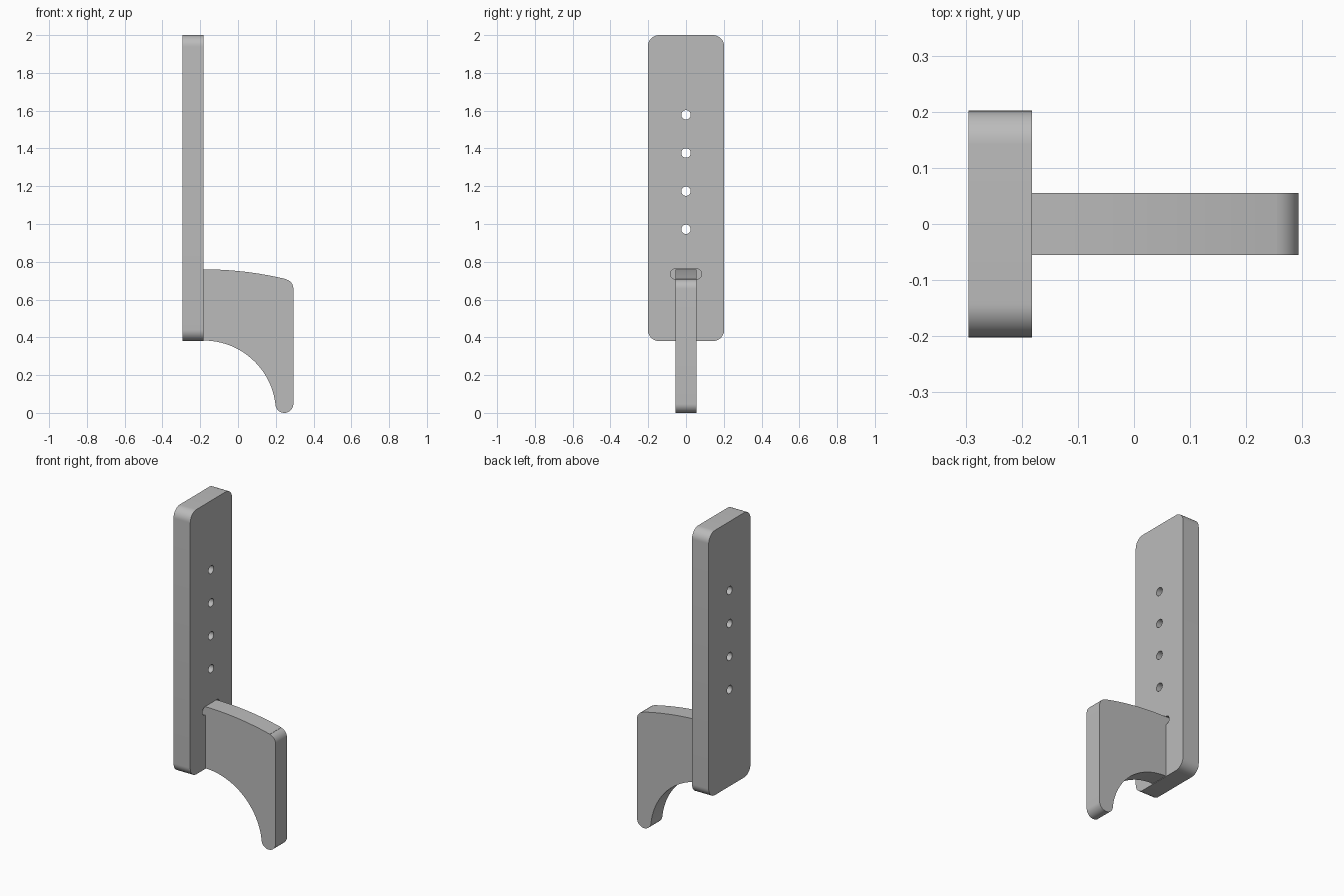
import bpy
import bmesh
from math import cos, sin, radians

if "Cube" in bpy.data.objects:
    bpy.data.objects.remove(bpy.data.objects["Cube"])

# Single plain grey material
GREY = (0.5, 0.5, 0.5, 1)
grey = bpy.data.materials.new("plain grey")
grey.use_nodes = True
grey.diffuse_color = GREY
grey.node_tree.nodes["Principled BSDF"].inputs["Base Color"].default_value = GREY


def arc(cx, cz, r, start, end, steps=12):
    """Points along a circular arc, angles in degrees."""
    angles = [radians(start + (end - start) * i / steps) for i in range(steps + 1)]
    return [(cx + r * cos(a), cz + r * sin(a)) for a in angles]


def rounded_rect(half_w, low, high, r):
    """Outline of a rounded rectangle centred on the first axis."""
    w = half_w - r
    return (arc(w, high - r, r, 0, 90) + arc(-w, high - r, r, 90, 180)
            + arc(-w, low + r, r, 180, 270) + arc(w, low + r, r, 270, 360))


def prism(name, outline, axis, low, high):
    """Extrude a profile (u, z) along the x or y axis."""
    def place(u, z, d):
        return (d, u, z) if axis == "x" else (u, d, z)

    bm = bmesh.new()
    face = bm.faces.new([bm.verts.new(place(u, z, low)) for u, z in outline])
    moved = bmesh.ops.extrude_face_region(bm, geom=[face])["geom"]
    bmesh.ops.translate(bm, vec=place(0, 0, high - low),
                        verts=[v for v in moved if isinstance(v, bmesh.types.BMVert)])
    bmesh.ops.remove_doubles(bm, verts=bm.verts, dist=0.0001)
    bmesh.ops.recalc_face_normals(bm, faces=bm.faces)
    mesh = bpy.data.meshes.new(name)
    bm.to_mesh(mesh)
    bm.free()
    mesh.materials.append(grey)
    obj = bpy.data.objects.new(name, mesh)
    bpy.context.collection.objects.link(obj)
    return obj


def activate(obj):
    bpy.ops.object.select_all(action="DESELECT")
    obj.select_set(True)
    bpy.context.view_layer.objects.active = obj


def cut(obj, cutter):
    """Subtract the cutter and throw it away."""
    cutter.hide_render = True
    activate(obj)
    mod = obj.modifiers.new("cut", "BOOLEAN")
    mod.operation = "DIFFERENCE"
    mod.solver = "EXACT"
    mod.object = cutter
    bpy.ops.object.modifier_apply(modifier=mod.name)
    bpy.data.objects.remove(cutter)


BACK, FRONT = -0.295, -0.182

# Tall mounting plate with rounded corners
plate = prism("back_plate", rounded_rect(0.202, 0.38, 2.0, 0.06), "x", BACK, FRONT)

# Row of screw holes through the plate
for i in range(4):
    hole = arc(0, 0.972 + 0.202 * i, 0.025, 0, 360, 32)
    cut(plate, prism("hole_cutter", hole, "x", BACK - 0.1, FRONT + 0.1))

# Shallow slot behind the top of the hook
cut(plate, prism("slot_cutter", rounded_rect(0.083, 0.708, 0.762, 0.0265),
                 "x", FRONT - 0.06, FRONT + 0.1))

# Hook arm: gently arched top, rounded nose and tip, quarter-circle underside
profile = (arc(FRONT, -1.11, 1.87, 90, 76.5)
           + arc(0.243, 0.658, 0.05, 77, 0)
           + arc(0.2455, 0.0475, 0.0475, 0, -172, 20)
           + arc(FRONT, 0, 0.383, 7, 90, 32))
hook = prism("hook_arm", profile, "y", -0.055, 0.055)

# Tongue that seats the hook in the slot
prism("hook_tongue", [(FRONT - 0.06, 0.708), (FRONT, 0.708),
                      (FRONT, 0.76), (FRONT - 0.06, 0.76)], "y", -0.055, 0.055)

for part in (plate, hook):
    activate(part)
    bpy.ops.object.shade_smooth_by_angle(angle=radians(30))
